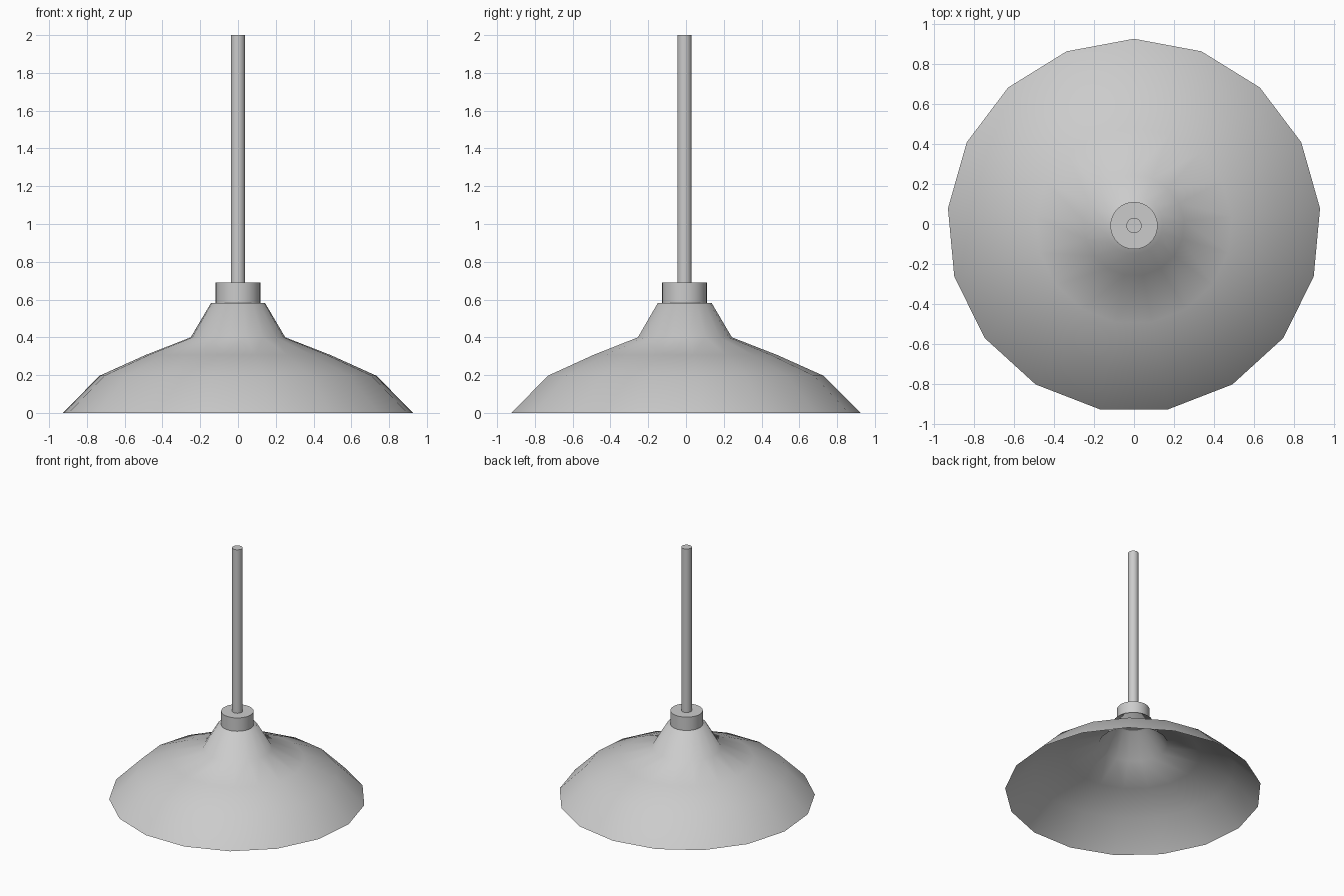
import bpy, bmesh, math

if "Cube" in bpy.data.objects:
    bpy.data.objects.remove(bpy.data.objects["Cube"])

CY = -0.008  # lamp axis, offset so the 17-sided rim is centred


def lathe(name, profile, sides, smooth_angle, close_bottom=False):
    """Revolve (radius, z) points, listed from bottom to top, and cap the top."""
    bm = bmesh.new()
    rings = []
    for r, z in profile:
        ring = []
        for i in range(sides):
            a = math.pi / 2 + math.tau * i / sides
            ring.append(bm.verts.new((r * math.cos(a), r * math.sin(a) + CY, z)))
        rings.append(ring)
    for low, high in zip(rings, rings[1:]):
        for i in range(sides):
            j = (i + 1) % sides
            bm.faces.new((low[i], low[j], high[j], high[i]))
    bm.faces.new(rings[-1])
    if close_bottom:
        bm.faces.new(list(reversed(rings[0])))
    mesh = bpy.data.meshes.new(name)
    bm.to_mesh(mesh)
    bm.free()
    obj = bpy.data.objects.new(name, mesh)
    bpy.context.collection.objects.link(obj)
    bpy.ops.object.select_all(action='DESELECT')
    obj.select_set(True)
    bpy.context.view_layer.objects.active = obj
    bpy.ops.object.shade_smooth_by_angle(angle=math.radians(smooth_angle))
    return obj


# Open thin shade, 17 sides, smooth all over
lathe("lamp_shade", [(0.932, 0.0), (0.735, 0.197), (0.49, 0.307),
                     (0.251, 0.40), (0.143, 0.583)], 17, 180)

# Collar on top of the shade
lathe("collar", [(0.118, 0.58), (0.118, 0.69)], 32, 30, True)

# Hanging rod
lathe("rod", [(0.038, 0.68), (0.038, 2.0)], 32, 30, True)
